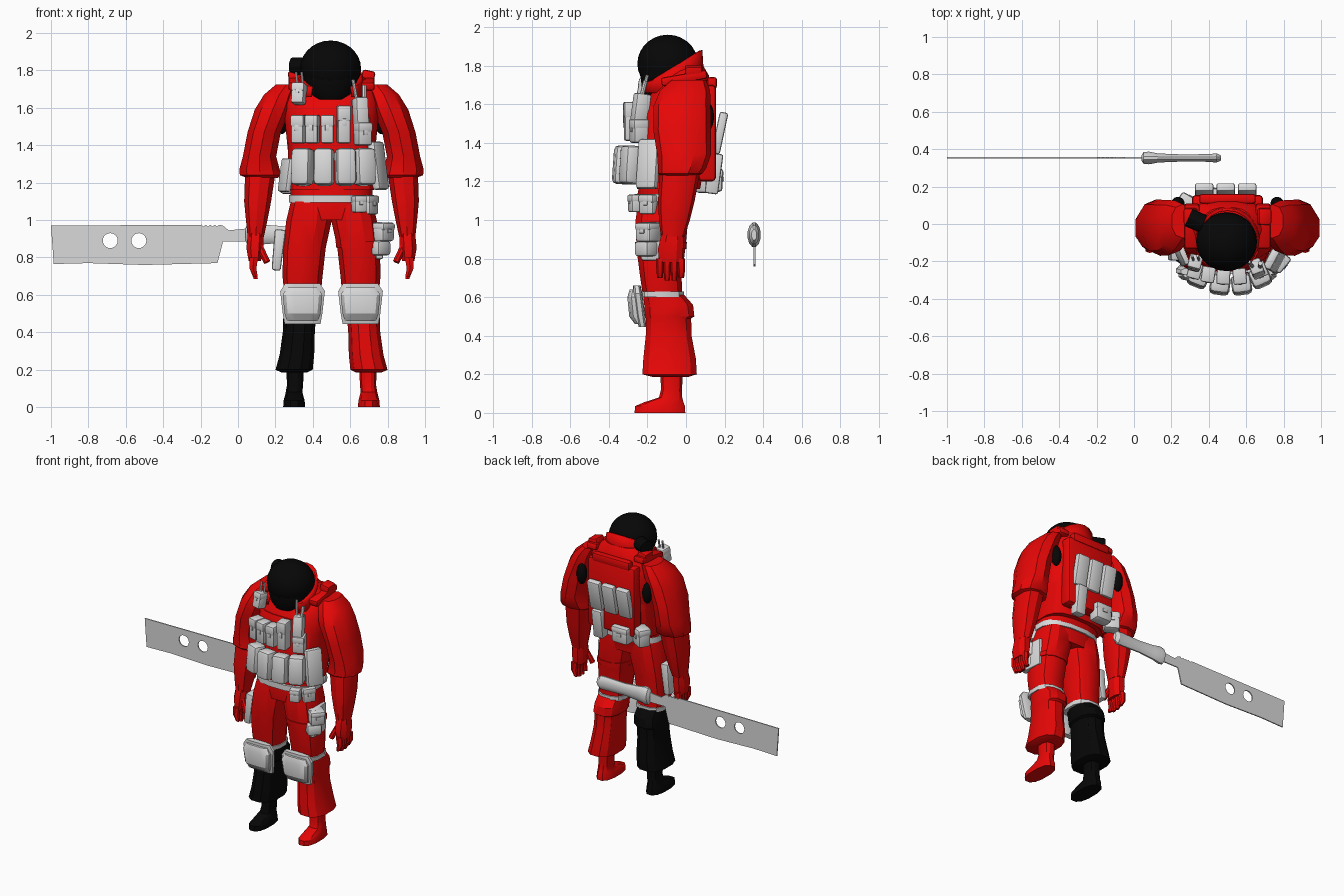
import bpy, bmesh, math
from mathutils import Matrix, Vector

old = bpy.data.objects.get("Cube")
if old:
    bpy.data.objects.remove(old, do_unlink=True)

MID = 0.5  # the figure stands beside the origin, the blade reaches the other way


def material(name, colour):
    mat = bpy.data.materials.new(name)
    mat.use_nodes = True
    mat.diffuse_color = (*colour, 1)
    mat.node_tree.nodes["Principled BSDF"].inputs["Base Color"].default_value = (*colour, 1)
    return mat


RED = material("suit red", (0.8, 0.002, 0.002))
BLACK = material("matte black", (0.002, 0.002, 0.002))
GREY = material("gear light grey", (0.7, 0.7, 0.7))


def finish(obj, mat, angle=30):
    obj.data.materials.append(mat)
    bpy.ops.object.select_all(action='DESELECT')
    obj.select_set(True)
    bpy.context.view_layer.objects.active = obj
    bpy.ops.object.shade_smooth_by_angle(angle=math.radians(angle))
    return obj


def from_bmesh(name, bm, mat, angle=30):
    bmesh.ops.recalc_face_normals(bm, faces=bm.faces)
    mesh = bpy.data.meshes.new(name)
    bm.to_mesh(mesh)
    bm.free()
    obj = bpy.data.objects.new(name, mesh)
    bpy.context.collection.objects.link(obj)
    return finish(obj, mat, angle)


def loft(name, mat, sections, side=1, x0=MID, sides=12, power=0.8, matrix=None):
    """Skin through rings given as (offset x, y, z, radius x, radius y)."""
    bm = bmesh.new()
    rings = []
    for dx, cy, z, rx, ry in sections:
        ring = []
        for i in range(sides):
            a = 2 * math.pi * (i + 0.5) / sides
            c, s = math.cos(a), math.sin(a)
            px = math.copysign(abs(c) ** power, c) * rx
            py = math.copysign(abs(s) ** power, s) * ry
            ring.append(bm.verts.new((x0 + side * (dx + px), cy + py, z)))
        rings.append(ring)
    for low, high in zip(rings, rings[1:]):
        for i in range(sides):
            j = (i + 1) % sides
            bm.faces.new((low[i], low[j], high[j], high[i]))
    bm.faces.new(rings[0])
    bm.faces.new(rings[-1])
    if matrix:
        bm.transform(matrix)
    return from_bmesh(name, bm, mat)


def add_box(bm, centre, size, bevel, taper=1.0):
    new = bmesh.ops.create_cube(bm, size=1)["verts"]
    for v in new:
        k = taper if v.co.z < 0 else 1
        v.co = Vector(centre) + Vector((v.co.x * size[0] * k, v.co.y * size[1], v.co.z * size[2]))
    edges = list({e for v in new for e in v.link_edges})
    bmesh.ops.bevel(bm, geom=edges, offset=bevel, segments=2, affect='EDGES', profile=0.5)


def box(name, mat, centre, size, turn=0, tilt=0, roll=0, flap=False, bevel=0.012, taper=1.0):
    bm = bmesh.new()
    add_box(bm, (0, 0, 0), size, bevel, taper)
    if flap:  # lid folded over the top, with a closing tab
        w, d, h = size
        add_box(bm, (0, 0, h * 0.3), (w * 1.04, d * 1.07, h * 0.42), bevel * 0.8)
        add_box(bm, (0, -d * 0.53, h * 0.06), (w * 0.3, d * 0.08, h * 0.2), 0.002)
    rot = (Matrix.Rotation(math.radians(turn), 4, 'Z') @ Matrix.Rotation(math.radians(tilt), 4, 'X')
           @ Matrix.Rotation(math.radians(roll), 4, 'Y'))
    bm.transform(Matrix.Translation(centre) @ rot)
    return from_bmesh(name, bm, mat, 40)


def ellipsoid(name, mat, centre, radii):
    bm = bmesh.new()
    bmesh.ops.create_uvsphere(bm, u_segments=24, v_segments=14, radius=1)
    bm.transform(Matrix.Translation(centre) @ Matrix.Diagonal((*radii, 1)))
    return from_bmesh(name, bm, mat, 40)


def rod(name, mat, start, end, radius, sides=8):
    a, b = Vector(start), Vector(end)
    bm = bmesh.new()
    bmesh.ops.create_cone(bm, cap_ends=True, segments=sides, radius1=radius, radius2=radius, depth=(b - a).length)
    bm.transform(Matrix.Translation((a + b) / 2) @ (b - a).to_track_quat('Z', 'Y').to_matrix().to_4x4())
    return from_bmesh(name, bm, mat)


# Torso, pelvis and belt
loft("torso", RED, [(0, -.12, 1.0, .2, .13), (0, -.12, 1.1, .22, .14), (0, -.09, 1.2, .225, .15),
                    (0, -.06, 1.35, .235, .18), (0, -.045, 1.5, .25, .185), (0, -.035, 1.62, .26, .175),
                    (0, -.01, 1.7, .24, .135), (0, 0, 1.75, .19, .12), (0, 0, 1.8, .13, .09)], sides=16)
loft("vest", RED, [(0, -.09, 1.16, .23, .165), (0, -.07, 1.35, .235, .18), (0, -.05, 1.55, .23, .19),
                   (0, -.05, 1.6, .21, .17)], sides=16, power=0.65)
loft("belt", GREY, [(0, -.12, 1.095, .23, .15), (0, -.12, 1.135, .23, .15)], sides=16)
box("vest_back_panel", RED, (MID, .11, 1.45), (.38, .09, .5), bevel=.02)
box("vest_top_handle", RED, (MID, .135, 1.71), (.3, .05, .06))

# Head with hood, jaw and single ear cup
ellipsoid("helmet", BLACK, (.495, -.095, 1.81), (.163, .157, .15))
loft("mask", BLACK, [(0, -.15, 1.645, .075, .06), (0, -.14, 1.68, .115, .09), (0, -.11, 1.76, .15, .13),
                     (0, -.09, 1.82, .155, .145)], x0=.495, sides=16, power=1)
rod("ear_cup", BLACK, (.292, .035, 1.82), (.37, 0, 1.82), .05, 12)

# Standing collar, high at the back and sloping to the front
bm = bmesh.new()
STEPS = 16
rows = []
for i in range(STEPS + 1):
    a = math.radians(-50 + 280 * i / STEPS)
    back = (math.sin(a) + 1) / 2
    rows.append([bm.verts.new((MID + r * math.cos(a), -.08 + r * math.sin(a), z))
                 for r, z in ((.18, 1.66), (.17, 1.7 + .1 * back), (.155 + .01 * back, 1.69 + .19 * back))])
for p, q in zip(rows, rows[1:]):
    for k in range(2):
        bm.faces.new((p[k], q[k], q[k + 1], p[k + 1]))
collar = from_bmesh("collar", bm, RED)
shell = collar.modifiers.new("thickness", 'SOLIDIFY')
shell.thickness = .015

# Limbs and paired gear
for side, label in ((-1, "right"), (1, "left")):
    X = lambda dx: MID + side * dx
    loft(label + "_sleeve", RED, [(.37, -.04, 1.225, .085, .09), (.38, -.03, 1.24, .115, .115),
                                  (.385, -.02, 1.27, .113, .125), (.385, -.01, 1.34, .093, .14),
                                  (.36, -.02, 1.47, .093, .15), (.315, -.02, 1.59, .1, .148),
                                  (.28, -.005, 1.67, .085, .13), (.24, .015, 1.725, .06, .09)],
         side, sides=10, power=.9)
    loft(label + "_forearm", RED, [(.405, -.07, .91, .045, .06), (.4, -.06, 1.0, .06, .08),
                                   (.395, -.05, 1.1, .075, .095), (.38, -.03, 1.26, .085, .105)], side, sides=10)
    loft(label + "_palm", RED, [(.41, -.08, .78, .035, .062), (.41, -.08, .85, .048, .07),
                                (.405, -.07, .93, .045, .06)], side, sides=8)
    for n in range(4):
        y, tip = -.135 + n * .037, .68 + abs(n - 1.5) * .012
        loft(f"{label}_finger_{n + 1}", RED, [(.405, y, tip, .012, .014), (.42, y, .74, .02, .019),
                                              (.415, y, .8, .025, .02)], side, sides=6)
    rod(label + "_thumb", RED, (X(.385), -.11, .86), (X(.345), -.13, .775), .019)
    ellipsoid(label + "_armpit_opening", BLACK, (X(.265), .11, 1.535), (.035, .035, .075))
    box(label + "_shoulder_strap", RED, (X(.19), -.01, 1.735), (.08, .24, .045), tilt=10)
    box(label + "_strap_end", RED, (X(.195), .04, 1.765), (.07, .09, .07), roll=side * 12)

    # Leg: the right lower leg is black
    lower = BLACK if side < 0 else RED
    loft(label + "_thigh", RED, [(.155, -.12, .6, .1, .105), (.155, -.13, .7, .11, .11),
                                 (.145, -.13, .85, .117, .13), (.12, -.125, 1.0, .125, .14),
                                 (.11, -.12, 1.1, .11, .13)], side)
    loft(label + "_trouser_leg", lower, [(.2, -.08, .185, .07, .09), (.2, -.085, .2, .102, .145),
                                         (.185, -.085, .28, .095, .14), (.175, -.09, .4, .088, .122),
                                         (.17, -.09, .49, .09, .12), (.165, -.085, .5, .097, .132),
                                         (.16, -.09, .56, .097, .13), (.16, -.12, .62, .096, .106)], side)
    loft(label + "_foot", lower, [(.2, -.135, 0, .06, .135), (.2, -.135, .035, .058, .133),
                                  (.2, -.115, .055, .052, .105), (.2, -.08, .08, .046, .062),
                                  (.195, -.075, .12, .044, .056), (.195, -.075, .22, .05, .06)], side)
    loft(label + "_knee_strap", GREY, [(.155, -.125, .6, .108, .118), (.155, -.125, .63, .11, .118)], side)
    loft(label + "_knee_pad_rim", GREY, [(.155, -.225, .445, .098, .02), (.155, -.235, .5, .108, .025),
                                         (.155, -.25, .62, .122, .025), (.155, -.255, .66, .095, .02)], side, power=.6)
    loft(label + "_knee_pad", GREY, [(.155, -.235, .46, .085, .03), (.155, -.255, .5, .098, .04),
                                     (.155, -.265, .6, .108, .04), (.155, -.262, .64, .085, .03)], side, power=.6)

# Strap around the left thigh
loft("left_thigh_band", RED, [(.145, -.13, .85, .122, .136), (.142, -.13, .885, .124, .138)])

# Chest pouches, two curved rows
for n, (x, y, turn) in enumerate(((.345, -.285, -22), (.46, -.325, -8), (.575, -.325, 8), (.675, -.285, 24))):
    box(f"lower_chest_pouch_{n + 1}", GREY, (x, y, 1.285), (.108, .1, .2), turn, tilt=-4, bevel=.025)
for n, (x, y, top) in enumerate(((.325, -.25, 1.56), (.397, -.27, 1.56), (.478, -.28, 1.56), (.565, -.28, 1.61))):
    box(f"upper_chest_pouch_{n + 1}", GREY, (x, y, (top + 1.41) / 2), (.07, .08, top - 1.41), (x - MID) * 90, flap=True)
box("radio", GREY, (.655, -.235, 1.58), (.07, .08, .15), 20, tilt=-8)
box("radio_pouch", GREY, (.665, -.24, 1.46), (.08, .09, .12), 22, flap=True)
box("shoulder_pouch", GREY, (.325, -.21, 1.675), (.07, .07, .11), -15, tilt=-12, flap=True)
rod("radio_antenna", GREY, (.635, -.23, 1.64), (.615, -.2, 1.75), .009)
rod("radio_knob", GREY, (.675, -.23, 1.64), (.675, -.21, 1.72), .012)
for x in (.32, .35):
    rod("shoulder_antenna", GREY, (x, -.2, 1.7), (x - .01, -.17, 1.79), .007)

# Flank, belt and thigh gear
box("left_flank_pouch", GREY, (.75, -.195, 1.29), (.12, .05, .26), 62, tilt=-8, bevel=.018)
box("right_flank_pouch", GREY, (.257, -.17, 1.24), (.11, .035, .18), -65, tilt=-8)
box("belt_pouch_front", GREY, (.645, -.255, 1.085), (.07, .08, .09), 20, flap=True)
box("belt_pouch_side", GREY, (.7, -.19, 1.08), (.09, .07, .1), 55, flap=True)
box("left_thigh_pouch_top", GREY, (.77, -.195, .935), (.1, .1, .1), 50, flap=True, bevel=.018)
box("left_thigh_pouch_bottom", GREY, (.755, -.205, .85), (.1, .09, .08), 45, bevel=.018)
box("left_thigh_plate", GREY, (.75, -.15, .89), (.04, .17, .2), 5)
box("right_holster", GREY, (.215, -.13, .84), (.06, .13, .22), roll=6, taper=.8)

# Back pouches
for n in range(3):
    box(f"back_pouch_{n + 1}", GREY, (.375 + n * .115, .175, 1.45), (.1, .045, .22), 180, tilt=12)
box("back_tall_pouch", GREY, (.595, .145, 1.24), (.08, .07, .21), 180, tilt=8)
box("back_box_pouch", GREY, (.41, .145, 1.205), (.13, .09, .12), 180, flap=True, bevel=.02)
box("back_side_pouch", GREY, (.285, .105, 1.205), (.11, .09, .13), 150, flap=True, bevel=.02)

# Wide blade with two round holes and a notched spine
outline = [(-1, .97), (-.985, .765), (-.8, .77), (-.5, .76), (-.11, .77), (-.08, .885), (.05, .885), (.05, .955),
           (-.05, .945), (-.08, .97)]
outline += [(-.1 - n * .012, .965 if n % 2 else .975) for n in range(9)]
circles = [[(cx + .04 * math.cos(k * math.pi / 10), .89 + .04 * math.sin(k * math.pi / 10)) for k in range(20)]
           for cx in (-.683, -.53)]
curve = bpy.data.curves.new("blade", 'CURVE')
curve.dimensions, curve.fill_mode, curve.extrude = '2D', 'BOTH', .004
for pts in [outline] + circles:
    spline = curve.splines.new('POLY')
    spline.points.add(len(pts) - 1)
    for p, (x, z) in zip(spline.points, pts):
        p.co = (x, z, 0, 1)
    spline.use_cyclic_u = True
blade = bpy.data.objects.new("blade", curve)
bpy.context.collection.objects.link(blade)
blade.location.y = .355
blade.rotation_euler.x = math.pi / 2
bpy.ops.object.select_all(action='DESELECT')
blade.select_set(True)
bpy.context.view_layer.objects.active = blade
bpy.ops.object.convert(target='MESH')
finish(bpy.context.view_layer.objects.active, GREY)

# Handle, lofted along x
along_x = Matrix.Translation((0, .353, .923)) @ Matrix.Rotation(math.pi / 2, 4, 'Y')
loft("blade_handle", GREY, [(0, 0, .04, .035, .015), (0, 0, .052, .06, .033), (0, 0, .08, .065, .035),
                            (0, 0, .13, .055, .025), (0, 0, .25, .045, .02), (0, 0, .4, .05, .021),
                            (0, 0, .44, .05, .026), (0, 0, .465, .028, .014)], x0=0, power=1, matrix=along_x)
